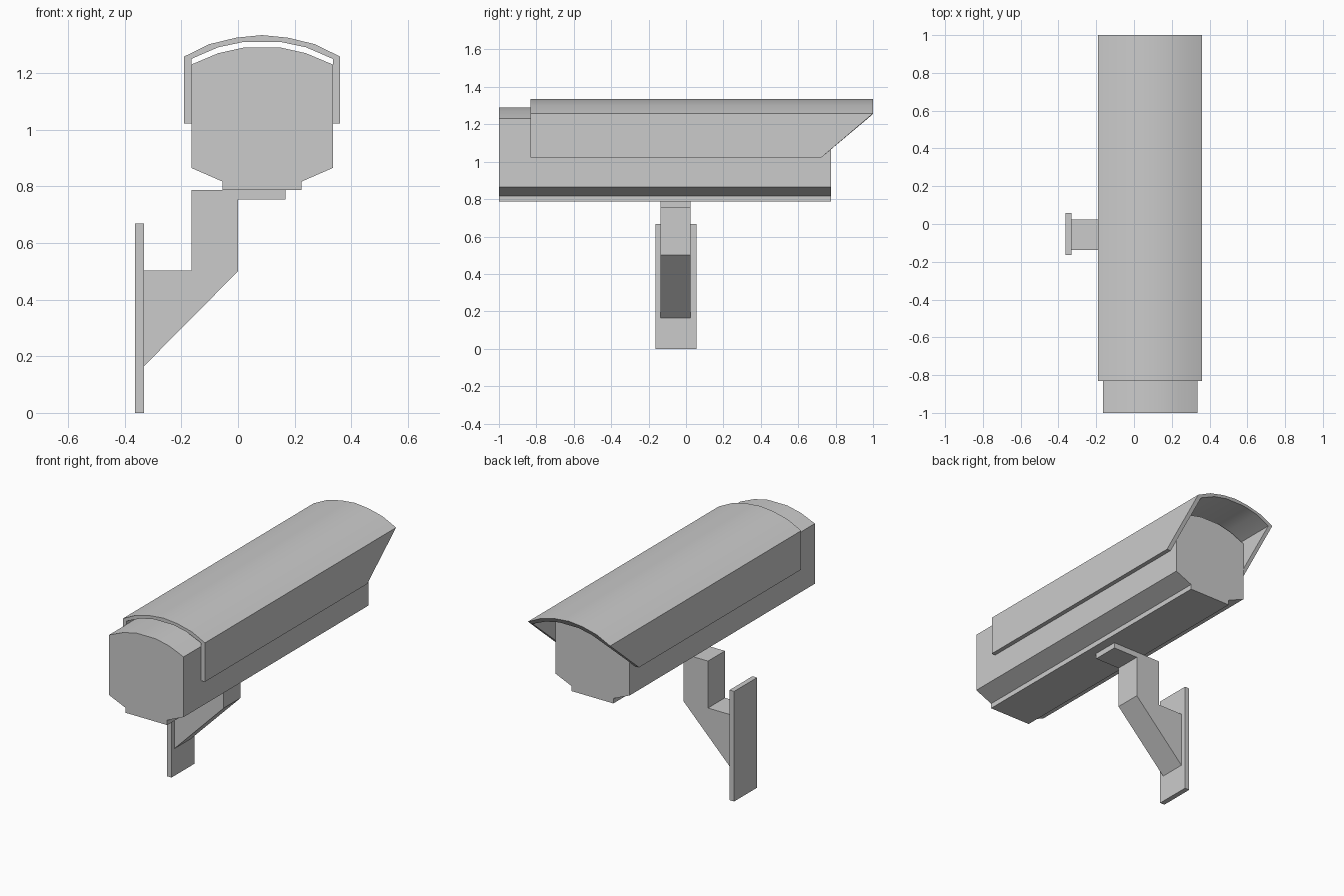
import bpy, bmesh, math

cube = bpy.data.objects.get("Cube")
if cube:
    bpy.data.objects.remove(cube, do_unlink=True)

grey = bpy.data.materials.new("plain grey")
grey.use_nodes = True
colour = (0.6, 0.6, 0.6, 1)
grey.diffuse_color = colour
grey.node_tree.nodes["Principled BSDF"].inputs["Base Color"].default_value = colour

MID = 0.085  # x of the camera's centre line


def extrude(name, profile, front, back, smooth=False):
    """Extrude an (x, z) profile along y; back may depend on height."""
    end = back if callable(back) else lambda z: back
    bm = bmesh.new()
    a = [bm.verts.new((x, front, z)) for x, z in profile]
    b = [bm.verts.new((x, end(z), z)) for x, z in profile]
    bm.faces.new(a)
    bm.faces.new(b[::-1])
    for i in range(len(a)):
        j = (i + 1) % len(a)
        bm.faces.new((a[i], b[i], b[j], a[j]))
    bmesh.ops.recalc_face_normals(bm, faces=bm.faces)
    mesh = bpy.data.meshes.new(name)
    bm.to_mesh(mesh)
    bm.free()
    mesh.materials.append(grey)
    obj = bpy.data.objects.new(name, mesh)
    bpy.context.collection.objects.link(obj)
    if smooth:
        bpy.ops.object.select_all(action='DESELECT')
        obj.select_set(True)
        bpy.context.view_layer.objects.active = obj
        bpy.ops.object.shade_smooth_by_angle(angle=math.radians(30))
    return obj


def mirrored(half):
    """Half outline (offset from centre, z) to a full one, left to right."""
    left = [(MID - d, z) for d, z in half]
    right = [(MID + d, z) for d, z in reversed(half) if d > 0]
    return left + right


# Camera housing with arched roof and stepped base
extrude("housing", mirrored([
    (0.14, 0.787), (0.14, 0.817), (0.25, 0.865),
    (0.25, 1.23), (0.155, 1.27), (0.065, 1.29)]), -1, 0.775, True)

# Arched sun shield, its side walls cut at a slant at the back
outer = mirrored([(0.276, 1.022), (0.276, 1.258), (0.186, 1.302),
                  (0.091, 1.325), (0, 1.334)])
inner = mirrored([(0.25, 1.022), (0.25, 1.25), (0.155, 1.291), (0.065, 1.31)])
extrude("sun_shield", outer + inner[::-1], -0.832,
        lambda z: min(1, 0.723 + (z - 1.022) * 1.19), True)

# Bracket arm with its gusset and mounting tongue
extrude("bracket_arm", [
    (-0.332, 0.165), (0, 0.5), (0, 0.753), (0.167, 0.753), (0.167, 0.787),
    (-0.165, 0.787), (-0.165, 0.502), (-0.332, 0.502)], -0.137, 0.025)

# Wall plate
extrude("wall_plate", [(-0.363, 0), (-0.332, 0), (-0.332, 0.668),
                       (-0.363, 0.668)], -0.163, 0.057)
